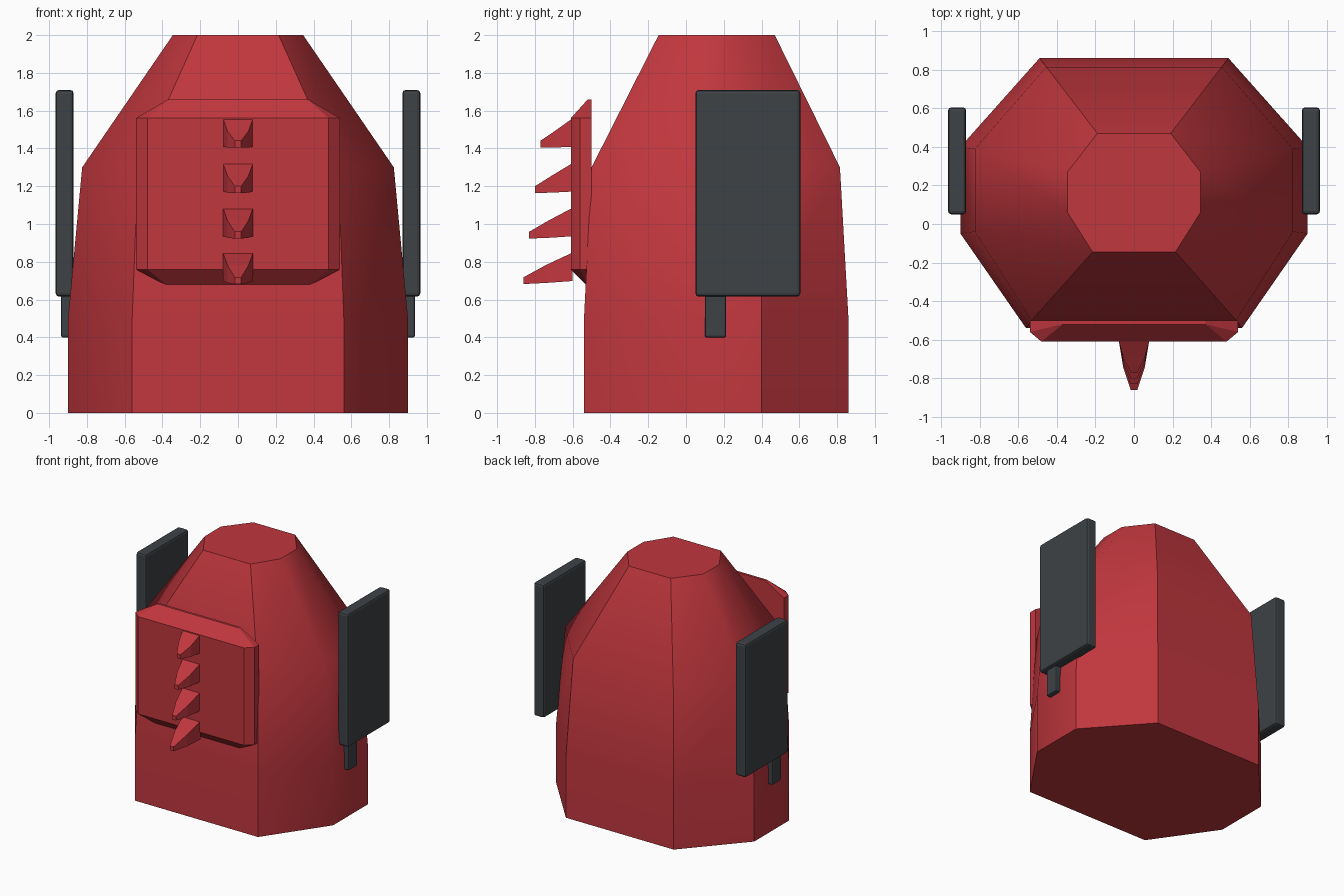
import bpy, bmesh, math
from mathutils import Vector

cube = bpy.data.objects.get("Cube")
if cube:
    bpy.data.objects.remove(cube, do_unlink=True)


def material(name, color):
    m = bpy.data.materials.new(name)
    m.use_nodes = True
    m.diffuse_color = (*color, 1)
    m.node_tree.nodes["Principled BSDF"].inputs["Base Color"].default_value = (*color, 1)
    return m


red = material("red", (0.53, 0.038, 0.048))
grey = material("dark grey", (0.047, 0.054, 0.061))


def finish(bm, name, mat, smooth=None):
    bmesh.ops.recalc_face_normals(bm, faces=bm.faces[:])
    mesh = bpy.data.meshes.new(name)
    bm.to_mesh(mesh)
    bm.free()
    mesh.materials.append(mat)
    ob = bpy.data.objects.new(name, mesh)
    bpy.context.collection.objects.link(ob)
    if smooth:
        bpy.ops.object.select_all(action='DESELECT')
        ob.select_set(True)
        bpy.context.view_layer.objects.active = ob
        bpy.ops.object.shade_smooth_by_angle(angle=math.radians(smooth))
    return ob


def loft(name, rings, mat, smooth=None):
    """Skin equal-length rings of points and cap both ends."""
    bm = bmesh.new()
    loops = [[bm.verts.new(p) for p in ring] for ring in rings]
    n = len(loops[0])
    for a, b in zip(loops, loops[1:]):
        for i in range(n):
            j = (i + 1) % n
            bm.faces.new((a[i], a[j], b[j], b[i]))
    bm.faces.new(loops[0][::-1])
    bm.faces.new(loops[-1])
    return finish(bm, name, mat, smooth)


def box(name, lo, hi, mat, bevel):
    lo, hi = Vector(lo), Vector(hi)
    bm = bmesh.new()
    bmesh.ops.create_cube(bm, size=1)
    for v in bm.verts:
        v.co = (lo + hi) / 2 + v.co * (hi - lo)
    bmesh.ops.bevel(bm, geom=bm.edges[:], offset=bevel, segments=2,
                    profile=0.5, affect='EDGES')
    return finish(bm, name, mat)


# Eight-sided body, tapering to a flat top
def body_ring(z, half):
    return [(x, y, z) for x, y in half] + [(-x, y, z) for x, y in reversed(half)]


base = [(0.56, -0.54), (0.9, -0.05), (0.9, 0.4), (0.49, 0.86)]
shoulder = [(0.53, -0.5), (0.825, -0.04), (0.825, 0.39), (0.455, 0.815)]
crown = [(0.215, -0.145), (0.345, 0.06), (0.345, 0.27), (0.19, 0.47)]
loft("body", [body_ring(0, base), body_ring(0.5, base),
              body_ring(1.3, shoulder), body_ring(2, crown)], red, 38)

# Chamfered front panel
bm = bmesh.new()
for s in (-1, 1):
    for side, edge in ((0.76, 0.67), (1.56, 1.66)):
        for x, y, z in ((0.48, -0.61, side), (0.54, -0.56, side), (0.54, -0.5, side),
                        (0.37, -0.52, edge), (0.37, -0.5, edge)):
            bm.verts.new((s * x, y, z))
bmesh.ops.convex_hull(bm, input=bm.verts[:])
bmesh.ops.dissolve_limit(bm, angle_limit=0.01, verts=bm.verts[:], edges=bm.edges[:])
finish(bm, "front_panel", red)


# Column of spikes, longer towards the bottom
def spike_ring(y, w, low, high):
    return [(-w, y, low), (w, y, low), (w, y, high), (-w, y, high)]


for i in range(4):
    z = 1.405 - 0.237 * i
    tip = -0.77 - 0.03 * i
    drop = 0.004 * i
    mid = -0.6 + (tip + 0.6) * 0.55
    loft(f"spike_{i + 1}", [
        spike_ring(-0.6, 0.08, z + 0.004, z + 0.155),
        spike_ring(mid, 0.056, z - drop / 2, z + 0.088),
        spike_ring(tip, 0.017, z - drop, z + 0.036 - drop)], red)

# Side plates with short posts
for s, side in ((1, "left"), (-1, "right")):
    xs = sorted((s * 0.87, s * 0.965))
    box(f"{side}_plate", (xs[0], 0.05, 0.615), (xs[1], 0.605, 1.71), grey, 0.018)
    xs = sorted((s * 0.86, s * 0.937))
    box(f"{side}_post", (xs[0], 0.1, 0.4), (xs[1], 0.213, 0.66), grey, 0.01)
